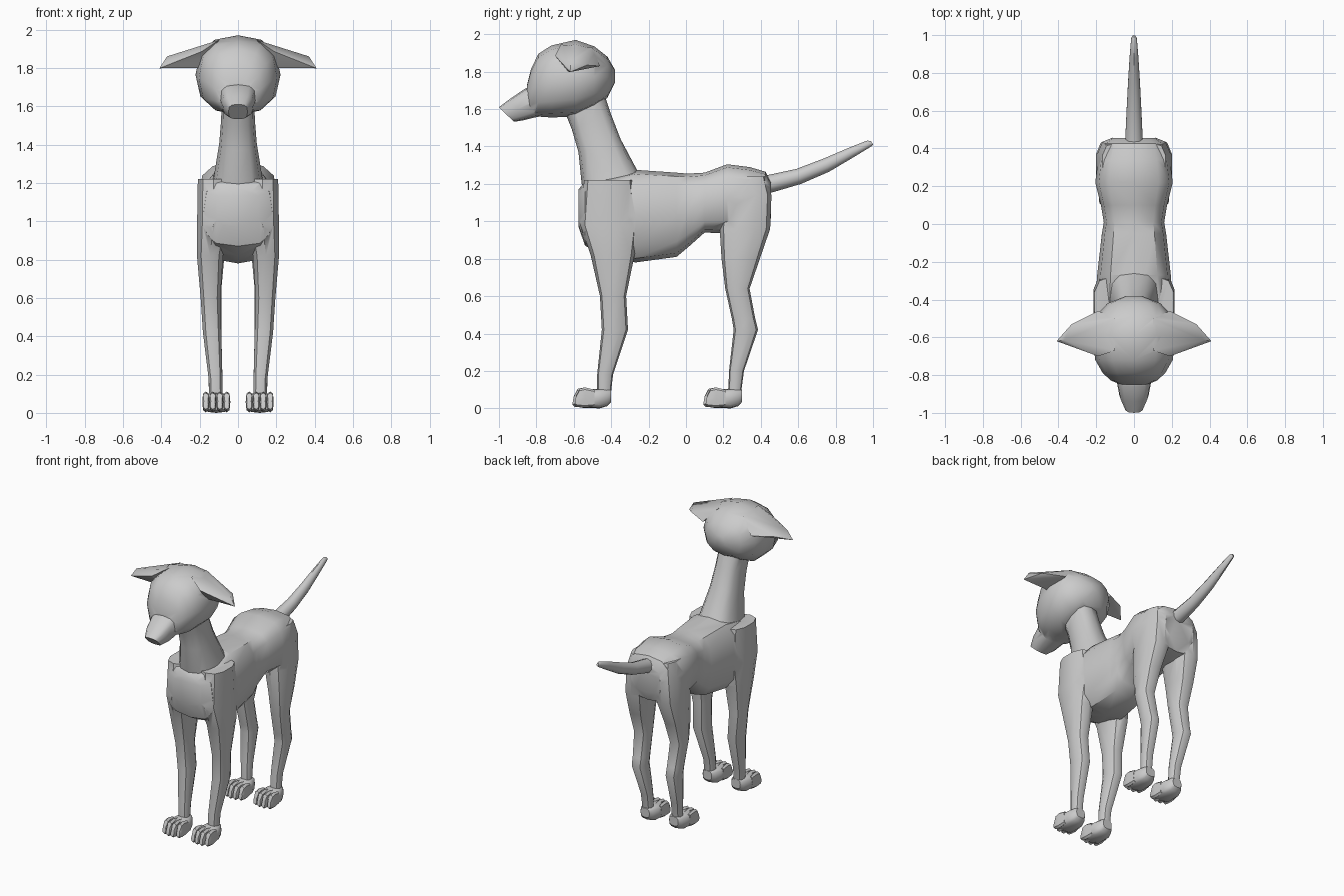
import bpy, bmesh, math

def spow(v, p):
    return math.copysign(abs(v) ** p, v)

def finish(bm, name):
    bmesh.ops.recalc_face_normals(bm, faces=bm.faces[:])
    me = bpy.data.meshes.new(name)
    bm.to_mesh(me)
    bm.free()
    ob = bpy.data.objects.new(name, me)
    bpy.context.collection.objects.link(ob)
    return ob

def loft(name, sections, n=12, p=0.75, dx=0.0, dy=0.0, side=1):
    """Skin through rings; each section = (y0, z0, y1, z1, x centre, half width),
    where (y0,z0)-(y1,z1) is the ring's extent in the side view."""
    bm = bmesh.new()
    rings = []
    for y0, z0, y1, z1, xc, hw in sections:
        ring = []
        for i in range(n):
            t = 2 * math.pi * (i + 0.5 * (n % 4 == 2)) / n
            u = 0.5 + 0.5 * spow(math.sin(t), p)
            x = xc + dx + hw * spow(math.cos(t), p)
            ring.append(bm.verts.new((side * x, y0 + (y1 - y0) * u + dy, z0 + (z1 - z0) * u)))
        rings.append(ring)
    for a, b in zip(rings, rings[1:]):
        for i in range(n):
            j = (i + 1) % n
            bm.faces.new((a[i], a[j], b[j], b[i]))
    bm.faces.new(rings[0])
    bm.faces.new(rings[-1])
    return finish(bm, name)

def upright(rows):
    """(y, z bottom, z top, half width) -> sections across the body."""
    return [(y, zb, y, zt, 0, hw) for y, zb, zt, hw in rows]

def leg(rows):
    """(z, y front, y back, x inner, x outer) -> level sections."""
    return [(yf, z, yb, z, (xi + xo) / 2, (xo - xi) / 2) for z, yf, yb, xi, xo in rows]

# torso
body = loft("body", upright([
    (-0.575, 0.97, 1.17, 0.12), (-0.54, 0.87, 1.215, 0.18), (-0.45, 0.82, 1.235, 0.205),
    (-0.27, 0.78, 1.275, 0.195), (-0.05, 0.81, 1.26, 0.17), (0.01, 0.86, 1.255, 0.16),
    (0.10, 0.94, 1.26, 0.175), (0.22, 0.935, 1.305, 0.205), (0.34, 0.93, 1.29, 0.19),
    (0.425, 0.95, 1.265, 0.165), (0.455, 1.02, 1.21, 0.12)]), p=0.65)

# neck
parts = [loft("neck", [
    (-0.53, 1.12, -0.22, 1.2, 0, 0.14), (-0.558, 1.2, -0.265, 1.28, 0, 0.125),
    (-0.575, 1.37, -0.35, 1.44, 0, 0.098), (-0.61, 1.49, -0.40, 1.57, 0, 0.088),
    (-0.65, 1.59, -0.44, 1.69, 0, 0.085)])]

# head and muzzle
parts.append(loft("head", upright([
    (-0.85, 1.60, 1.73, 0.07), (-0.83, 1.57, 1.81, 0.12), (-0.79, 1.56, 1.895, 0.165),
    (-0.72, 1.555, 1.94, 0.205), (-0.59, 1.56, 1.97, 0.222), (-0.49, 1.61, 1.935, 0.205),
    (-0.42, 1.66, 1.88, 0.14), (-0.38, 1.74, 1.81, 0.04)]), p=0.85))
parts.append(loft("muzzle", [
    (-0.72, 1.57, -0.74, 1.74, 0, 0.11), (-0.80, 1.557, -0.86, 1.71, 0, 0.092),
    (-0.87, 1.54, -0.94, 1.655, 0, 0.078), (-0.92, 1.532, -1.0, 1.61, 0, 0.05)], p=0.65))

# tail
parts.append(loft("tail", [
    (0.41, 1.145, 0.39, 1.24, 0, 0.05), (0.47, 1.157, 0.45, 1.25, 0, 0.048),
    (0.615, 1.20, 0.59, 1.28, 0, 0.041), (0.765, 1.265, 0.735, 1.335, 0, 0.033),
    (0.90, 1.345, 0.875, 1.395, 0, 0.024), (0.99, 1.40, 0.97, 1.432, 0, 0.016),
    (1.0, 1.41, 0.99, 1.428, 0, 0.008)], n=10, p=1))

FRONT = leg([(0.05, -0.475, -0.405, 0.08, 0.15), (0.18, -0.475, -0.39, 0.08, 0.155),
             (0.42, -0.45, -0.31, 0.085, 0.185), (0.60, -0.46, -0.32, 0.09, 0.197),
             (0.82, -0.51, -0.275, 0.075, 0.217), (0.98, -0.565, -0.25, 0.04, 0.217),
             (1.22, -0.545, -0.28, 0.04, 0.213)])
BACK = leg([(0.05, 0.225, 0.29, 0.08, 0.15), (0.20, 0.23, 0.31, 0.08, 0.157),
            (0.42, 0.255, 0.385, 0.085, 0.182), (0.48, 0.245, 0.37, 0.085, 0.185),
            (0.64, 0.21, 0.34, 0.085, 0.197), (0.80, 0.19, 0.395, 0.07, 0.205),
            (0.96, 0.18, 0.45, 0.04, 0.205), (1.14, 0.19, 0.457, 0.03, 0.195),
            (1.24, 0.21, 0.43, 0.03, 0.17)])
EAR = [(0.10, -0.67, 1.945), (0.10, -0.5, 1.93), (0.19, -0.70, 1.885), (0.19, -0.46, 1.83),
       (0.37, -0.615, 1.86), (0.41, -0.62, 1.798), (0.33, -0.53, 1.835), (0.19, -0.63, 1.80)]

feet = []
for side, tag in ((1, "right"), (-1, "left")):
    # legs
    parts.append(loft("front_leg_" + tag, FRONT, n=10, p=0.8, side=side))
    parts.append(loft("back_leg_" + tag, BACK, n=10, p=0.8, side=side))
    # ears
    bm = bmesh.new()
    for x, y, z in EAR:
        bm.verts.new((side * x, y, z))
    bmesh.ops.convex_hull(bm, input=bm.verts[:])
    parts.append(finish(bm, "ear_" + tag))
    # paws with four toes each
    for dy, end in ((0, "front"), (0.70, "back")):
        feet.append(loft(f"{end}_paw_{tag}", [
            (-0.58, 0.015, -0.57, 0.085, 0.113, 0.06), (-0.55, 0.002, -0.54, 0.10, 0.113, 0.07),
            (-0.46, 0.0, -0.47, 0.105, 0.113, 0.066), (-0.42, 0.012, -0.42, 0.105, 0.113, 0.05),
            (-0.40, 0.035, -0.40, 0.10, 0.113, 0.035)], p=0.65, dy=dy, side=side))
        for k in range(4):
            o = 0.012 if k in (0, 3) else 0.0
            feet.append(loft(f"{end}_toe_{k + 1}_{tag}", [
                (-0.608 + o, 0.02, -0.60 + o, 0.065, 0, 0.013), (-0.595 + o, 0.008, -0.58 + o, 0.104, 0, 0.0185),
                (-0.54, 0.003, -0.54, 0.112, 0, 0.0185), (-0.49, 0.01, -0.49, 0.10, 0, 0.012)],
                n=8, p=0.7, dx=0.0585 + 0.0365 * k, dy=dy, side=side))

# fuse the parts into one skin
for ob in parts:
    m = body.modifiers.new("union_" + ob.name, 'BOOLEAN')
    m.operation, m.solver, m.object = 'UNION', 'EXACT', ob
bpy.context.view_layer.update()
fused = bpy.data.meshes.new_from_object(body.evaluated_get(bpy.context.evaluated_depsgraph_get()))
body.modifiers.clear()
body.data = fused
for ob in parts:
    bpy.data.objects.remove(ob)

# smooth shading with sharp creases
for ob in [body] + feet:
    bpy.ops.object.select_all(action='DESELECT')
    ob.select_set(True)
    bpy.context.view_layer.objects.active = ob
    bpy.ops.object.shade_smooth_by_angle(angle=math.radians(40))
